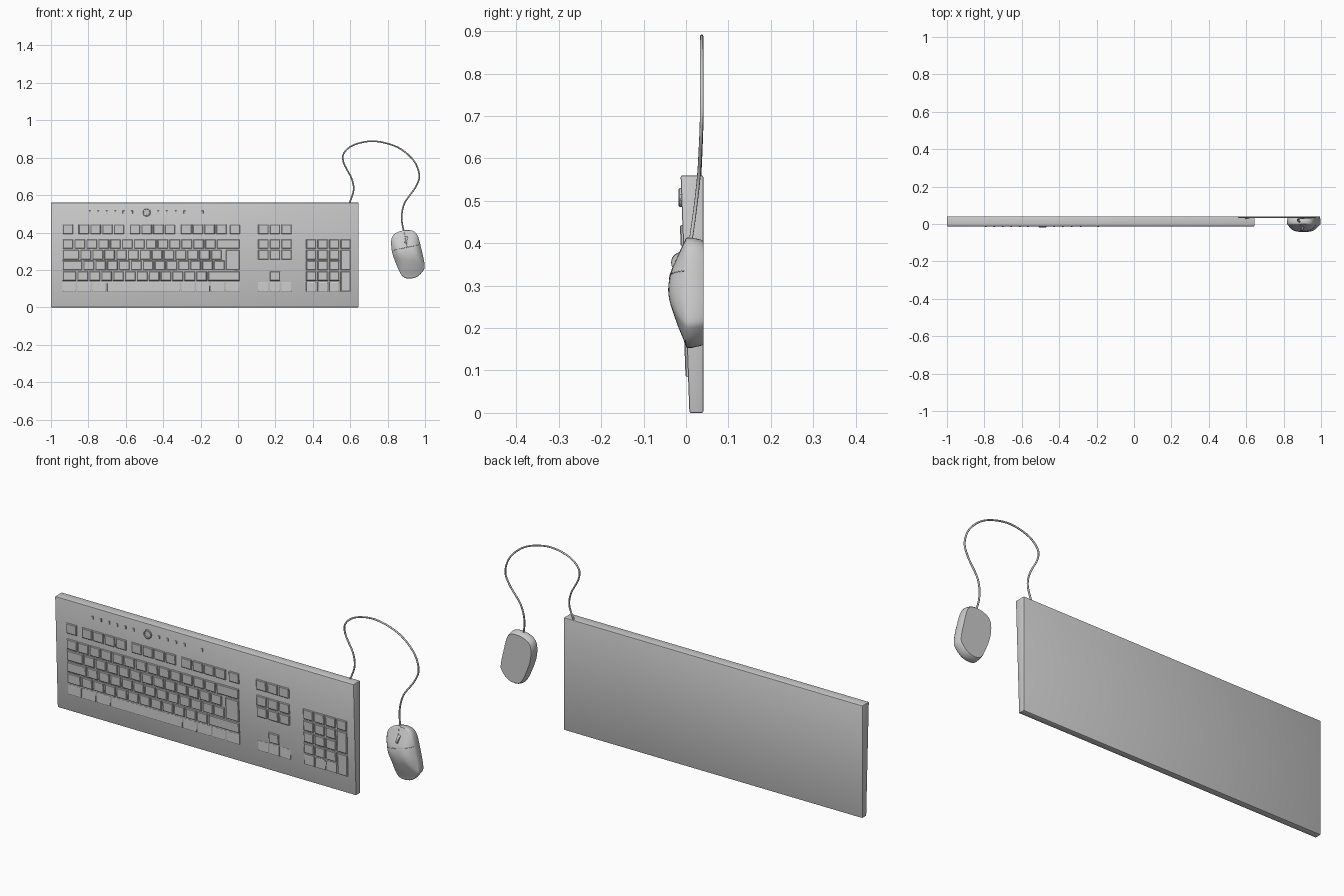
import bpy, bmesh, math
from mathutils import Vector
from mathutils.bvhtree import BVHTree

if "Cube" in bpy.data.objects:
    bpy.data.objects.remove(bpy.data.objects["Cube"])

BACK = 0.041


def front(z):
    """y of the sloping keyboard face at height z"""
    return 0.008 - 0.037 * z


def finish(bm, name, smooth=None):
    bmesh.ops.recalc_face_normals(bm, faces=bm.faces)
    me = bpy.data.meshes.new(name)
    bm.to_mesh(me)
    bm.free()
    ob = bpy.data.objects.new(name, me)
    bpy.context.collection.objects.link(ob)
    if smooth:
        bpy.ops.object.select_all(action='DESELECT')
        ob.select_set(True)
        bpy.context.view_layer.objects.active = ob
        bpy.ops.object.shade_smooth_by_angle(angle=math.radians(smooth))
    return ob


def bridge(bm, rings):
    for a, b in zip(rings, rings[1:]):
        n = len(a)
        for i in range(n):
            bm.faces.new((a[i], a[(i + 1) % n], b[(i + 1) % n], b[i]))


def key(bm, x0, x1, z0, z1, low=0.006, high=0.006, gap=0.003, taper=0.004):
    """Tapered keycap standing off the keyboard face"""
    x0, x1, z0, z1 = x0 + gap, x1 - gap, z0 + gap, z1 - gap

    def ring(d, off):
        corners = [(x0 + d, z0 + d, low), (x1 - d, z0 + d, low),
                   (x1 - d, z1 - d, high), (x0 + d, z1 - d, high)]
        return [bm.verts.new((x, front(z) - h * off if off > 0 else front(z) + 0.004, z))
                for x, z, h in corners]
    rings = [ring(0, 0), ring(0.001, 0.6), ring(taper, 1)]
    bridge(bm, rings)
    bm.faces.new(rings[0][::-1])
    bm.faces.new(rings[-1])


def spline(pts, steps, closed=False):
    """Catmull-Rom points"""
    pts = [Vector(p) for p in pts]
    n = len(pts)
    get = (lambda i: pts[i % n]) if closed else (lambda i: pts[min(max(i, 0), n - 1)])
    out = []
    for i in range(n if closed else n - 1):
        a, b, c, d = (get(i + k) for k in (-1, 0, 1, 2))
        for k in range(steps):
            t = k / steps
            out.append(0.5 * (2 * b + (c - a) * t + (2 * a - 5 * b + 4 * c - d) * t * t
                              + (3 * b - a - 3 * c + d) * t ** 3))
    if not closed:
        out.append(pts[-1])
    return out


def tube(name, pts, radius, sides=8):
    bm = bmesh.new()
    rings = []
    for i, p in enumerate(pts):
        t = (pts[min(i + 1, len(pts) - 1)] - pts[max(i - 1, 0)]).normalized()
        u = t.cross(Vector((0, 1, 0))).normalized()
        v = t.cross(u)
        rings.append([bm.verts.new(p + radius * (math.cos(a) * u + math.sin(a) * v))
                      for a in (2 * math.pi * k / sides for k in range(sides))])
    bridge(bm, rings)
    bm.faces.new(rings[0])
    bm.faces.new(rings[-1])
    return finish(bm, name, 50)


# Keyboard body: wedge-shaped slab with softened edges
bm = bmesh.new()
profile = [(front(0), 0), (BACK, 0), (BACK, 0.56), (front(0.56), 0.56)]
rings = [[bm.verts.new((x, y, z)) for y, z in profile] for x in (-1, 0.645)]
bridge(bm, rings)
bm.faces.new(rings[0])
bm.faces.new(rings[1])
bmesh.ops.bevel(bm, geom=bm.edges[:], offset=0.004, segments=2, profile=0.5, affect='EDGES')
finish(bm, "keyboard_body", 25)

# Key grid measures
U, RH = 0.0635, 0.0572
LEFT, TOP = -0.941, 0.367


def row(i):
    return TOP - (i + 1) * RH, TOP - i * RH


# Main typing block, widths in key units per row
bm = bmesh.new()
rows = [[1] * 13 + [2],
        [1.5] + [1] * 12,
        [1.75] + [1] * 12,
        [1.25] + [1] * 11 + [2.75],
        [1.25] * 3 + [6.25] + [1.25] * 4]
for i, widths in enumerate(rows):
    x = LEFT
    low, high = (0.004, 0.001) if i == 4 else (0.006, 0.006)
    for w in widths:
        key(bm, x, x + w * U, *row(i), low, high)
        x += w * U
key(bm, LEFT + 13.75 * U, LEFT + 15 * U, row(2)[0], row(1)[1])
finish(bm, "typing_keys")

# Function keys
bm = bmesh.new()
for x, n in [(LEFT, 1), (-0.855, 4), (-0.582, 4), (-0.308, 4), (-0.047, 1)]:
    for k in range(n):
        key(bm, x + k * 0.0625, x + (k + 1) * 0.0625, 0.389, 0.447)
finish(bm, "function_keys")

# Navigation and arrow keys
bm = bmesh.new()
NAV = 0.104
for k in range(3):
    x = NAV + k * 0.0625
    key(bm, x, x + 0.0625, 0.389, 0.447)
    for i in (0, 1):
        key(bm, x, x + 0.0625, *row(i))
    key(bm, x, x + 0.0625, *row(4), 0.004, 0.001)
key(bm, NAV + 0.0625, NAV + 0.125, *row(3))
finish(bm, "navigation_keys")

# Number pad with tall right-hand keys
bm = bmesh.new()
PAD, PW = 0.361, 0.0615
for i in range(5):
    low, high = (0.005, 0.004) if i == 4 else (0.006, 0.006)
    for k in range(4 if i == 0 else 3):
        key(bm, PAD + k * PW, PAD + (k + 1) * PW, *row(i), low, high)
for a, b in ((2, 1), (4, 3)):
    key(bm, PAD + 3 * PW, PAD + 4 * PW, row(a)[0], row(b)[1])
finish(bm, "number_pad_keys")

# Small media buttons along the top edge
bm = bmesh.new()
for x in [-0.792 + k * 0.045 for k in range(6)] + [-0.427, -0.38, -0.333, -0.286, -0.19]:
    key(bm, x - 0.005, x + 0.005, 0.5, 0.517, 0.004, 0.004, 0, 0.001)
finish(bm, "media_buttons")

# Round media dial with a recessed middle
bm = bmesh.new()
rings = []
for r, h in [(0.022, -0.004), (0.022, 0.005), (0.019, 0.007), (0.016, 0.006), (0.015, 0.002)]:
    rings.append([bm.verts.new((-0.489 + r * math.cos(a), front(0.508) - h, 0.508 + r * math.sin(a)))
                  for a in (2 * math.pi * k / 24 for k in range(24))])
bridge(bm, rings)
bm.faces.new(rings[0])
bm.faces.new(rings[-1])
finish(bm, "media_dial", 30)

# Mouse body: outline walls closed by a dome following a side profile
outline = spline([(0.822, 0.37), (0.853, 0.402), (0.915, 0.413), (0.957, 0.39), (0.982, 0.305),
                  (0.998, 0.225), (0.99, 0.195), (0.955, 0.162), (0.906, 0.154), (0.874, 0.173),
                  (0.842, 0.24), (0.822, 0.305)], 4, closed=True)
crest = [(0.15, -0.006), (0.2, -0.021), (0.23, -0.029), (0.26, -0.038), (0.29, -0.042),
         (0.325, -0.038), (0.36, -0.027), (0.42, -0.010)]
crest_pts = spline(crest, 6)


def crest_y(z):
    for a, b in zip(crest_pts, crest_pts[1:]):
        if z <= b[0]:
            return a[1] + (b[1] - a[1]) * (z - a[0]) / (b[0] - a[0])
    return crest_pts[-1][1]


bm = bmesh.new()
C = Vector((0.908, 0.285))


def mouse_ring(s, y=None):
    out = []
    for p in outline:
        q = C + (p - C) * s
        h = y if y is not None else crest_y(q[1]) * (1 - s ** 4)
        out.append(bm.verts.new((q[0], h, q[1])))
    return out


rings = [mouse_ring(0.93, BACK), mouse_ring(0.96, BACK - 0.004), mouse_ring(1, 0.015), mouse_ring(1, 0.003)]
rings += [mouse_ring(s) for s in (0.985, 0.95, 0.9, 0.83, 0.74, 0.62, 0.48, 0.32, 0.15)]
bridge(bm, rings)
bm.faces.new(rings[0])
bm.faces.new(rings[-1])
bmesh.ops.recalc_face_normals(bm, faces=bm.faces)
tree = BVHTree.FromBMesh(bm)
finish(bm, "mouse_body", 40)


def on_mouse(x, z):
    hit = tree.ray_cast(Vector((x, -1, z)), Vector((0, 1, 0)))[0]
    return hit if hit else Vector((x, 0, z))


# Button seams laid over the mouse surface
for name, a, b in [("button_cross_seam", (0.831, 0.305), (0.972, 0.335)),
                   ("button_split_seam", (0.888, 0.402), (0.905, 0.321))]:
    tube(name, [on_mouse(a[0] + (b[0] - a[0]) * t / 16, a[1] + (b[1] - a[1]) * t / 16)
                for t in range(17)], 0.0012, 6)

# Scroll wheel
bm = bmesh.new()
bmesh.ops.create_cone(bm, cap_ends=True, segments=24, radius1=0.024, radius2=0.024, depth=0.012)
bmesh.ops.bevel(bm, geom=[e for e in bm.edges if len(e.link_faces) == 2 and
                          any(len(f.verts) > 4 for f in e.link_faces)],
                offset=0.002, segments=2, profile=0.5, affect='EDGES')
wheel = finish(bm, "scroll_wheel", 35)
wheel.rotation_euler = (0, math.radians(90 + 11), 0)
wheel.location = (0.898, -0.011, 0.355)

# Cable from the keyboard's top edge round to the mouse
path = [(0.592, 0.03, 0.54), (0.597, 0.032, 0.56), (0.618, 0.035, 0.626), (0.607, 0.037, 0.69),
        (0.566, 0.037, 0.77), (0.566, 0.037, 0.824), (0.623, 0.037, 0.87), (0.73, 0.037, 0.888),
        (0.853, 0.037, 0.856), (0.938, 0.037, 0.786), (0.969, 0.037, 0.706), (0.949, 0.035, 0.642),
        (0.89, 0.03, 0.556), (0.875, 0.021, 0.476), (0.887, 0.011, 0.405), (0.89, 0.01, 0.39)]
tube("mouse_cable", spline(path, 6), 0.0042)
